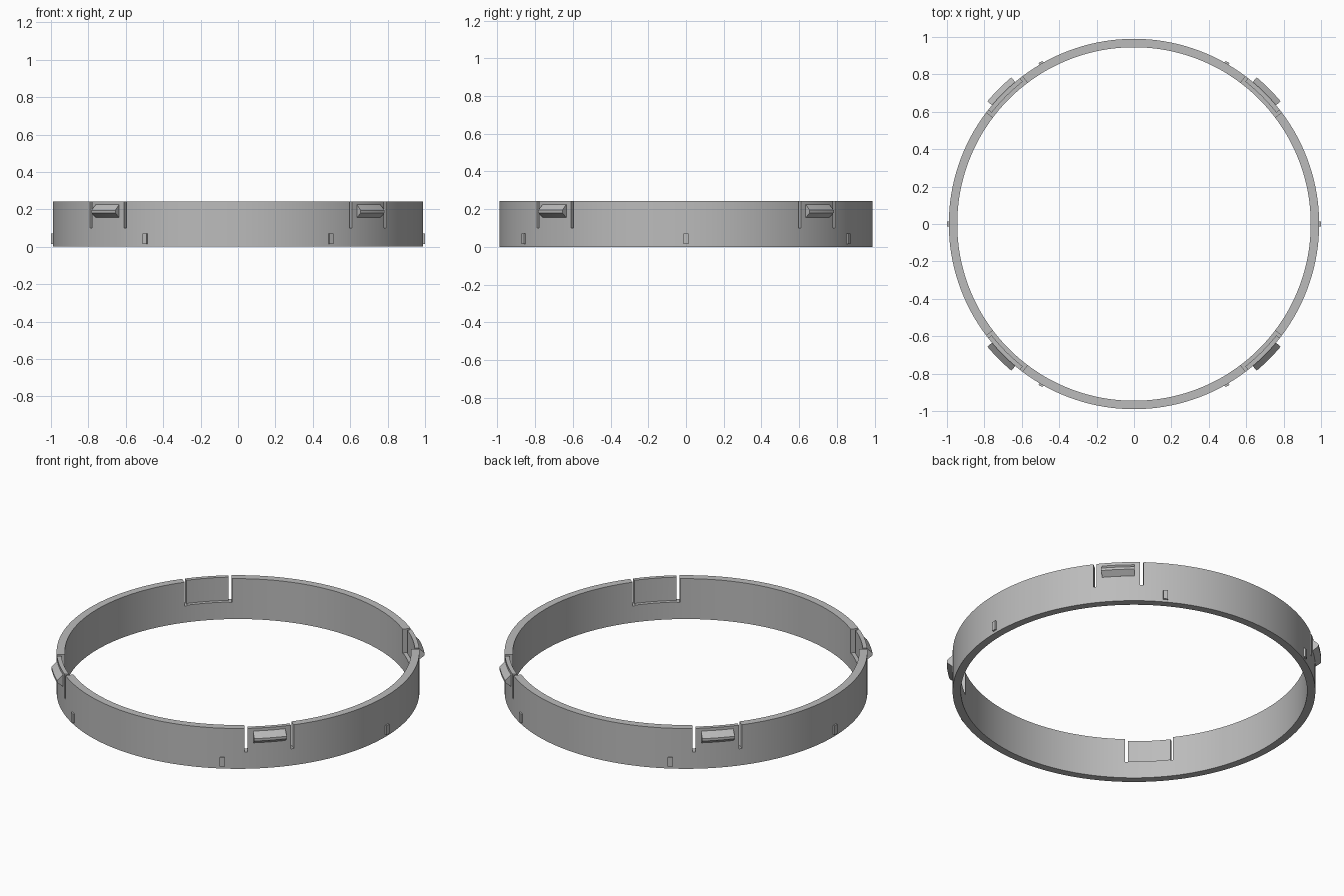
import bpy, bmesh
from math import sin, cos, radians, tau

R_OUT, R_IN, R_TAB, HEIGHT = 0.99, 0.945, 0.966, 0.243
SLOT_Z = 0.1

cube = bpy.data.objects.get("Cube")
if cube:
    bpy.data.objects.remove(cube, do_unlink=True)

grey = bpy.data.materials.new("light_grey")
grey.use_nodes = True
colour = (0.5, 0.5, 0.5, 1)
grey.diffuse_color = colour
grey.node_tree.nodes["Principled BSDF"].inputs["Base Color"].default_value = colour


def sweep(name, profile, middle=0, half=180, steps=240):
    """Sweep an (r, z) profile around z; half=180 closes the loop."""
    closed = half == 180
    bm = bmesh.new()
    rings = []
    for i in range(steps if closed else steps + 1):
        a = radians(middle - half + 2 * half * i / steps)
        rings.append([bm.verts.new((r * cos(a), r * sin(a), z)) for r, z in profile])
    n = len(profile)
    for i in range(steps):
        a, b = rings[i], rings[(i + 1) % len(rings)]
        for j in range(n):
            k = (j + 1) % n
            bm.faces.new((a[j], b[j], b[k], a[k]))
    if not closed:
        bm.faces.new(rings[0])
        bm.faces.new(rings[-1])
    bmesh.ops.recalc_face_normals(bm, faces=bm.faces)
    mesh = bpy.data.meshes.new(name)
    bm.to_mesh(mesh)
    bm.free()
    mesh.materials.append(grey)
    obj = bpy.data.objects.new(name, mesh)
    bpy.context.collection.objects.link(obj)
    return obj


def block(r0, r1, z0, z1):
    return [(r0, z0), (r1, z0), (r1, z1), (r0, z1)]


def activate(obj):
    bpy.ops.object.select_all(action='DESELECT')
    obj.select_set(True)
    bpy.context.view_layer.objects.active = obj


def smooth(obj):
    activate(obj)
    bpy.ops.object.shade_smooth_by_angle(angle=radians(25))


# Main ring
ring = sweep("ring_band", block(R_IN, R_OUT, 0, HEIGHT))

# Cutters: a pair of slots and an inner recess make each spring tab
cutters = []
for mid in (45, 135, 225, 315):
    cutters.append(sweep("recess_cutter", block(0.92, R_TAB, SLOT_Z + 0.003, 0.3),
                         mid, 7.4, 17))
    for side in (-1, 1):
        cutters.append(sweep("slot_cutter", block(0.9, 1.05, SLOT_Z, 0.32),
                             mid + side * 7.45, 0.5, 1))
activate(ring)
for cutter in cutters:
    cutter.hide_render = True
    mod = ring.modifiers.new("cut", 'BOOLEAN')
    mod.operation = 'DIFFERENCE'
    mod.solver = 'EXACT'
    mod.object = cutter
    bpy.ops.object.modifier_apply(modifier=mod.name)
for cutter in cutters:
    bpy.data.objects.remove(cutter, do_unlink=True)
smooth(ring)

# Wedge-shaped catches on the outside of the tabs
catch = [(0.98, 0.155), (R_OUT, 0.155), (1.022, 0.18),
         (1.022, 0.195), (R_OUT, 0.226), (0.98, 0.226)]
for mid in (45, 135, 225, 315):
    smooth(sweep("tab_catch", catch, mid, 5.1, 12))

# Small locating nubs near the bottom edge
for mid in range(0, 360, 60):
    smooth(sweep("locating_nub", block(0.98, 1.0, 0.015, 0.07), mid, 0.72, 2))
